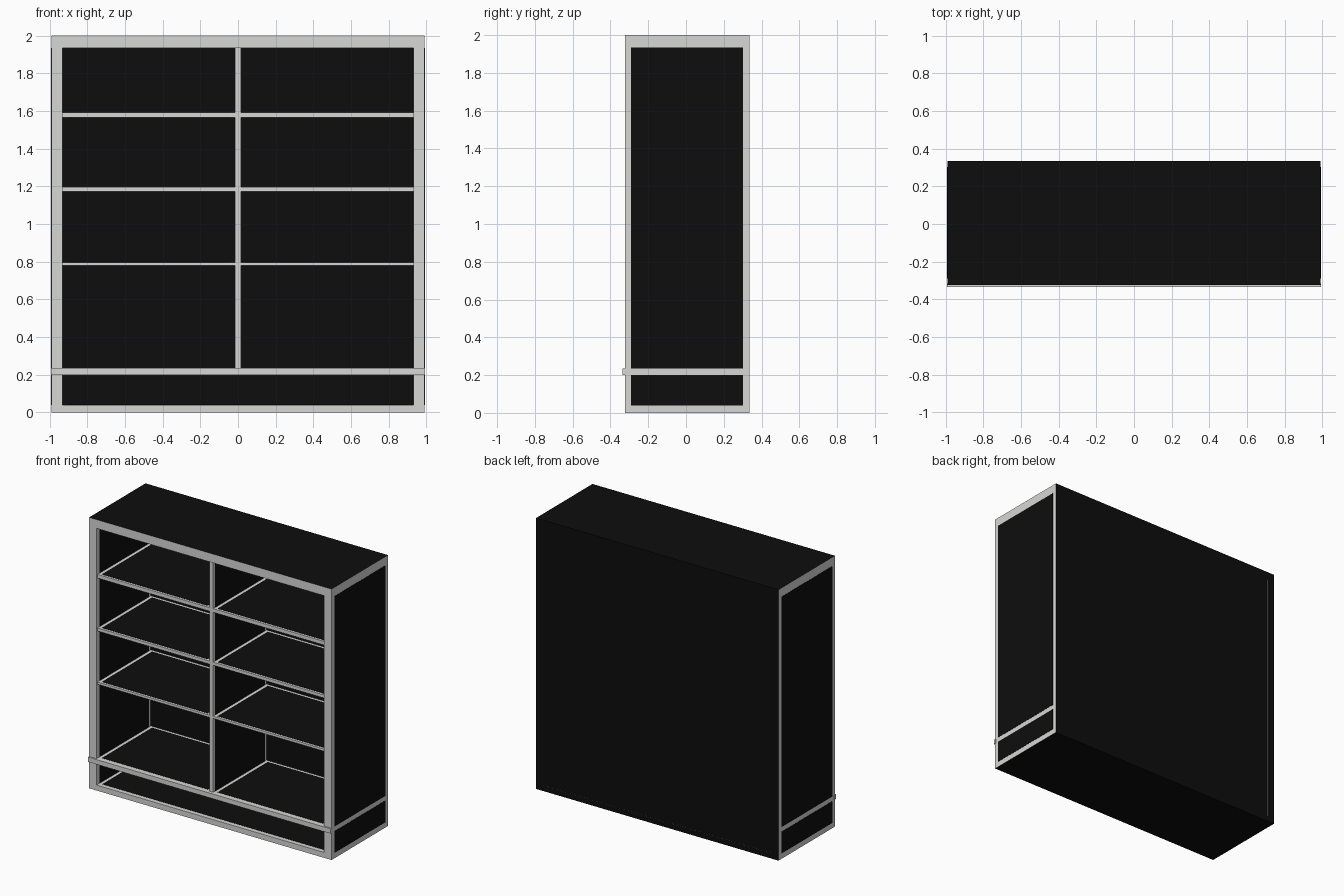
import bpy, bmesh
from mathutils import Vector

if "Cube" in bpy.data.objects:
    bpy.data.objects.remove(bpy.data.objects["Cube"])


def material(name, r, g, b):
    m = bpy.data.materials.new(name)
    m.diffuse_color = (r, g, b, 1)
    m.use_nodes = True
    m.node_tree.nodes["Principled BSDF"].inputs["Base Color"].default_value = m.diffuse_color
    return m


GREY = material("light_grey_trim", 0.68, 0.68, 0.67)
BLACK = material("black_panel", 0.004, 0.004, 0.004)


def box(name, x, y, z, black=(), base=GREY):
    """Box from axis ranges; faces whose normals are listed in black turn black."""
    bm = bmesh.new()
    bmesh.ops.create_cube(bm, size=1)
    for v in bm.verts:
        v.co = Vector([r[0] if c < 0 else r[1] for c, r in zip(v.co, (x, y, z))])
    bm.normal_update()
    for f in bm.faces:
        if any(f.normal.dot(Vector(d)) > 0.9 for d in black):
            f.material_index = 1
    me = bpy.data.meshes.new(name)
    bm.to_mesh(me)
    bm.free()
    me.materials.append(base)
    me.materials.append(BLACK)
    ob = bpy.data.objects.new(name, me)
    bpy.context.collection.objects.link(ob)
    return ob


def plate(name, x, y, z):
    return box(name, x, y, z, base=BLACK)


UP, DOWN, BACK = (0, 0, 1), (0, 0, -1), (0, 1, 0)
T = 0.0015                      # painted plate thickness
W, IN = 0.99, 0.93              # outer and inner half width
F, B, BI = -0.323, 0.335, 0.31  # front, back, inner back
SF = -0.312                     # shelf front
DV = 0.015                      # half divider thickness
FLOOR, CEIL = 0.235, 1.935

# side walls, with black panels inside and out
for s, side in ((-1, "left"), (1, "right")):
    box(side + "_side", sorted((s * IN, s * W)), (F, B), (0, 2), (UP, DOWN, BACK))
    for part, z in (("upper", (FLOOR, CEIL)), ("lower", (0.04, 0.2))):
        plate(f"{side}_outer_{part}_panel", sorted((s * W, s * (W + T))), (-0.29, 0.302), z)
        plate(f"{side}_inner_{part}_panel", sorted((s * IN, s * (IN - T))), (-0.29, 0.29), z)

# top, bottom and back boards
box("top_board", (-IN, IN), (F, B), (CEIL, 2), (UP, BACK))
box("bottom_board", (-IN, IN), (F, B), (0, 0.04), (DOWN, BACK))
plate("bottom_floor_panel", (-IN + 0.025, IN - 0.025), (-0.29, 0.29), (0.04, 0.04 + T))
plate("back_board", (-IN, IN), (BI, B - 0.001), (0.04, CEIL))

# base shelf with projecting front rail
box("base_shelf", (-IN, IN), (F, BI), (0.2, FLOOR))
plate("base_shelf_underside", (-IN, IN), (-0.29, 0.29), (0.2 - T, 0.2))
box("front_rail", (-W - 0.002, W + 0.002), (-0.335, -0.315), (0.2, FLOOR))

# centre divider
box("centre_divider", (-DV, DV), (SF, BI), (FLOOR, CEIL))
for s, side in ((-1, "left"), (1, "right")):
    plate(f"divider_{side}_panel", sorted((s * DV, s * (DV + T))), (-0.29, 0.29), (FLOOR, CEIL))

# shelves in both bays, each with black top and underside panels
for s, side in ((-1, "left"), (1, "right")):
    bay = sorted((s * DV, s * IN))
    inner = (bay[0] + 0.025, bay[1] - 0.025)
    deep = (-0.295, 0.29)
    for i, (z0, z1) in enumerate(((0.78, 0.797), (1.173, 1.196), (1.564, 1.591))):
        box(f"{side}_shelf_{i + 1}", bay, (SF, BI), (z0, z1))
        plate(f"{side}_shelf_{i + 1}_top_panel", inner, deep, (z1, z1 + T))
        plate(f"{side}_shelf_{i + 1}_under_panel", inner, deep, (z0 - T, z0))
    plate(f"{side}_base_top_panel", inner, deep, (FLOOR, FLOOR + T))
    plate(f"{side}_ceiling_panel", inner, deep, (CEIL - T, CEIL))
